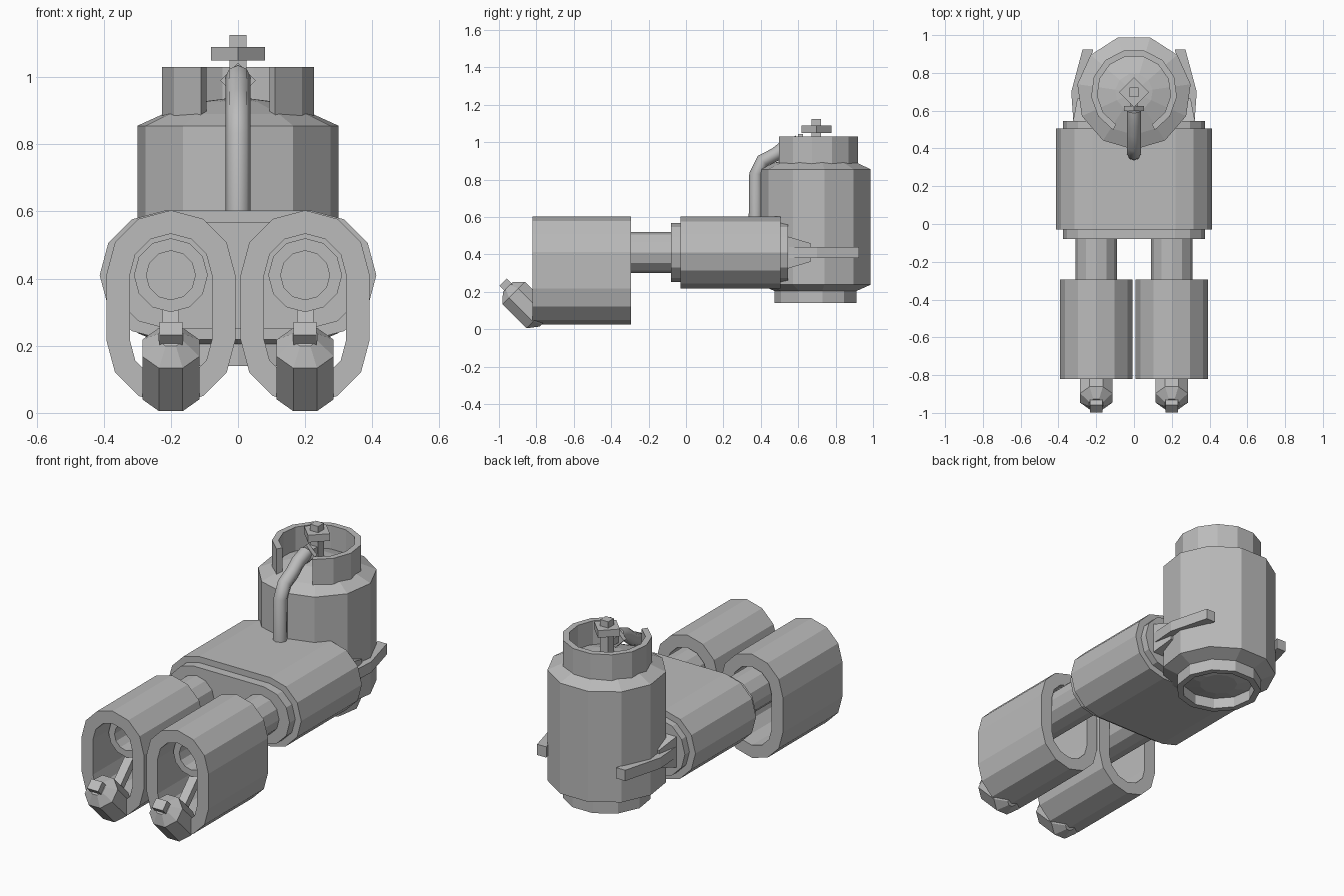
import bpy, bmesh
from math import sin, cos, pi, radians
from mathutils import Vector, Matrix

cube = bpy.data.objects.get("Cube")
if cube:
    bpy.data.objects.remove(cube, do_unlink=True)

GREY = (0.5, 0.5, 0.5, 1)
metal = bpy.data.materials.new("grey_metal")
metal.use_nodes = True
metal.diffuse_color = GREY
next(n for n in metal.node_tree.nodes if n.type == 'BSDF_PRINCIPLED').inputs["Base Color"].default_value = GREY


def finish(name, bm):
    bmesh.ops.recalc_face_normals(bm, faces=bm.faces)
    mesh = bpy.data.meshes.new(name)
    bm.to_mesh(mesh)
    bm.free()
    mesh.materials.append(metal)
    obj = bpy.data.objects.new(name, mesh)
    bpy.context.collection.objects.link(obj)
    return obj


def skin(name, loops, cyclic=False):
    """Bridge equal point loops; cap the ends, or join last to first."""
    bm = bmesh.new()
    rows = [[bm.verts.new(p) for p in loop] for loop in loops]
    n = len(rows[0])
    pairs = list(zip(rows, rows[1:]))
    if cyclic:
        pairs.append((rows[-1], rows[0]))
    else:
        bm.faces.new(rows[0])
        bm.faces.new(rows[-1])
    for a, b in pairs:
        for i in range(n):
            j = (i + 1) % n
            bm.faces.new((a[i], a[j], b[j], b[i]))
    return finish(name, bm)


def stadium(y, cx, cz, hx, hz, r):
    """Rounded outline in the xz plane: two half circles joined by straights."""
    pts = []
    start = pi / 2 if hx else 0
    for side in (-1, 1):
        for k in range(7):
            a = start + (0 if side < 0 else pi) + k * pi / 6
            pts.append((cx + side * hx + r * cos(a), y, cz - side * hz + r * sin(a)))
    return pts


def circle(center, axis, r, sides, turn=0.0):
    """Regular polygon across an axis."""
    m = Vector(axis).to_track_quat('Z', 'Y').to_matrix()
    return [Vector(center) + m @ Vector((r * cos(turn + 2 * pi * k / sides),
                                         r * sin(turn + 2 * pi * k / sides), 0))
            for k in range(sides)]


def box(name, center, size, rot=None):
    bm = bmesh.new()
    bmesh.ops.create_cube(bm, size=1)
    m = Matrix.Translation(center) @ (rot or Matrix()) @ Matrix.Diagonal((*size, 1))
    bmesh.ops.transform(bm, matrix=m, verts=bm.verts)
    return finish(name, bm)


# Tank: eleven-sided turned body with a recessed foot and a domed top
TANK = Vector((0, 0.697, 0))
profile = [(0.1, 0.18), (0.19, 0.2), (0.19, 0.14), (0.225, 0.14), (0.225, 0.205),
           (0.303, 0.238), (0.303, 0.855), (0.225, 0.89), (0.1, 0.928), (0.03, 0.937)]
skin("tank", [circle(TANK + Vector((0, 0, z)), (0, 0, 1), r, 11, pi / 2) for r, z in profile])

# Collar: open guard ring with a gap at the front
loops = []
for k in range(12):
    a = radians(-61 + k * 302 / 11)
    loops.append([TANK + Vector((r * cos(a), r * sin(a), z))
                  for r, z in ((0.195, 0.88), (0.228, 0.88), (0.228, 1.03), (0.195, 1.03))])
skin("collar", loops)

# Valve: stem, diamond handle and knob
quarter = Matrix.Rotation(pi / 4, 4, 'Z')
box("valve_stem", TANK + Vector((0, 0, 0.99)), (0.05, 0.05, 0.14))
box("valve_handle", TANK + Vector((0, 0, 1.07)), (0.113, 0.113, 0.04), quarter)
box("valve_knob", TANK + Vector((0, 0, 1.107)), (0.05, 0.05, 0.036))

# Feed pipe with its diamond fitting
path = [(0.6, 1.0), (0.53, 0.975), (0.48, 0.935), (0.41, 0.9), (0.375, 0.83), (0.372, 0.58)]
pts = [Vector((0, y, z)) for y, z in path]
loops = []
for i, p in enumerate(pts):
    d = (pts[min(i + 1, len(pts) - 1)] - pts[max(i - 1, 0)]).normalized()
    side = Vector((1, 0, 0))
    up = side.cross(d)
    loops.append([p + 0.037 * (cos(k * pi / 4) * side + sin(k * pi / 4) * up) for k in range(8)])
pipe = skin("feed_pipe", loops)
bpy.context.view_layer.objects.active = pipe
pipe.select_set(True)
bpy.ops.object.shade_smooth_by_angle(angle=radians(50))
pipe.select_set(False)
box("pipe_fitting", (0, 0.612, 0.99), (0.075, 0.025, 0.075), Matrix.Rotation(pi / 4, 4, 'Y'))
box("valve_spout", (0, 0.66, 0.99), (0.04, 0.1, 0.04))

# Central housing with a stepped plate at each end
skin("housing", [stadium(y, 0, 0.41, 0.22, 0, 0.192) for y in (-0.03, 0.505)])
skin("housing_plates", [stadium(y, 0, 0.41, 0.217, 0, 0.158) for y in (-0.08, 0.545)])

for side, label in ((-1, "right"), (1, "left")):
    x = 0.2 * side

    # Bent clamp arm beside the tank, with a tapered root
    arm = [(0.28, 0.32, 0.53), (0.285, 0.332, 0.7), (0.215, 0.272, 0.925)]
    skin(label + "_clamp_arm", [[(side * a, y, 0.38), (side * b, y, 0.38),
                                 (side * b, y, 0.44), (side * a, y, 0.44)] for a, b, y in arm])
    root = [(0.23, 0.325, 0.53, 0.09), (0.27, 0.3, 0.665, 0.05)]
    skin(label + "_arm_root", [[(side * a, y, 0.41 - h), (side * b, y, 0.41 - h),
                                (side * b, y, 0.41 + h), (side * a, y, 0.41 + h)]
                               for a, b, y, h in root])

    # Barrel with a bored muzzle
    bore = [(0.11, -0.07), (0.11, -0.7), (0.073, -0.7), (0.073, -0.35)]
    skin(label + "_barrel", [circle((x, y, 0.41), (0, 1, 0), r, 12) for r, y in bore])

    # Open-ended shroud around the barrel
    shell = [(-0.82, 0.192), (-0.295, 0.192), (-0.295, 0.122), (-0.82, 0.122)]
    skin(label + "_shroud", [stadium(y, x, 0.314, 0, 0.0975, r) for y, r in shell], cyclic=True)

    # Tilted pilot nozzle, its square tip and the strut to the barrel
    top = Vector((x, -0.953, 0.225))
    axis = Vector((0, 1, -1)).normalized()
    body = [(0, 0.04), (0.045, 0.092), (0.226, 0.092), (0.27, 0.03)]
    skin(label + "_nozzle", [circle(top + axis * t, axis, r, 8, pi / 8) for t, r in body])
    tilt = Matrix.Rotation(pi / 4, 4, 'X')
    box(label + "_nozzle_tip", (x, -0.957, 0.23), (0.068, 0.055, 0.06), tilt)
    box(label + "_nozzle_strut", (x, -0.73, 0.21), (0.05, 0.28, 0.04), tilt)
